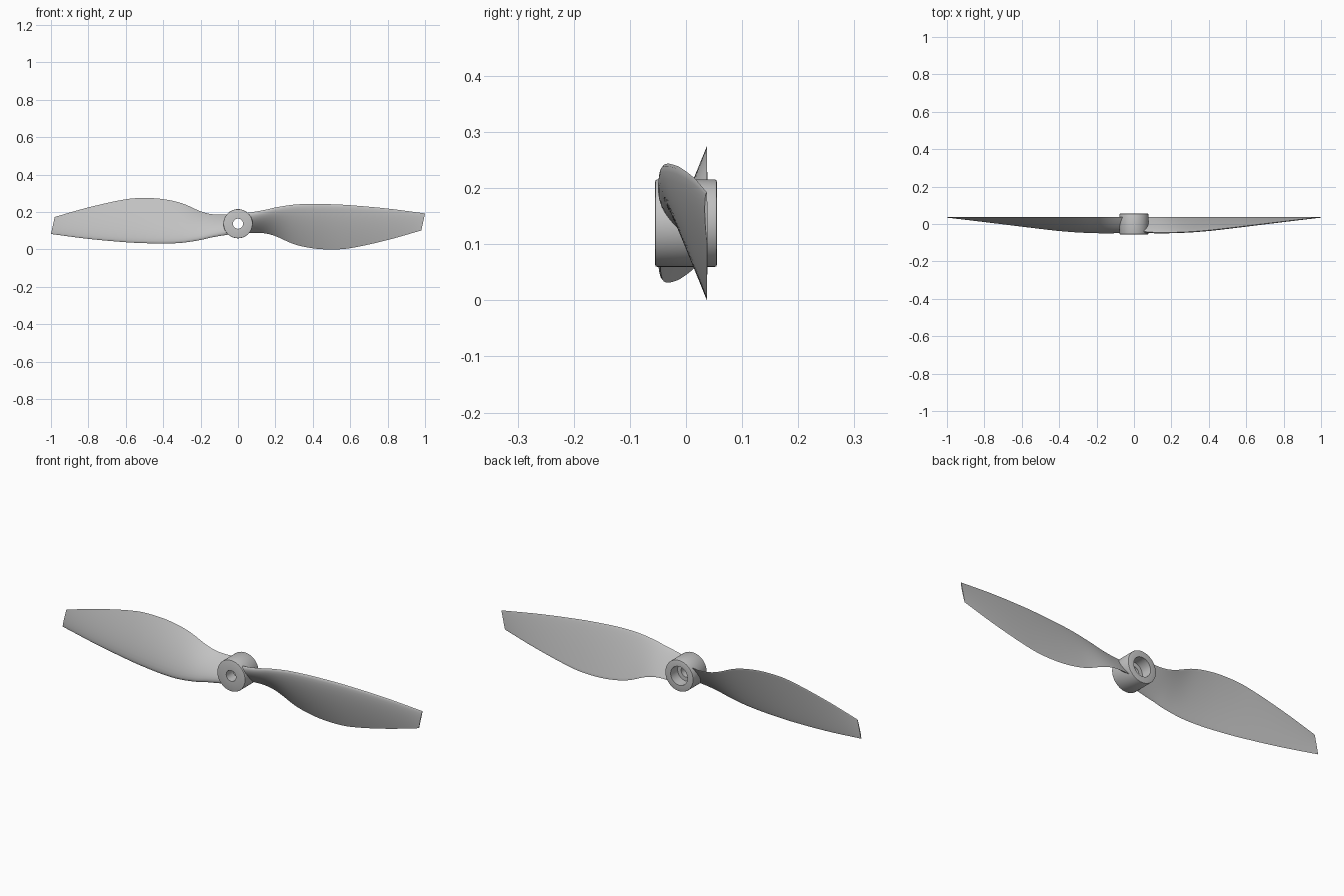
import bpy, bmesh, math
from mathutils import Vector

if "Cube" in bpy.data.objects:
    bpy.data.objects.remove(bpy.data.objects["Cube"])

AXIS_Z = 0.1375
grey = bpy.data.materials.new("light grey")
grey.use_nodes = True
colour = (0.55, 0.55, 0.55, 1)
grey.diffuse_color = colour
grey.node_tree.nodes["Principled BSDF"].inputs["Base Color"].default_value = colour


def finish(name, bm, angle):
    bmesh.ops.recalc_face_normals(bm, faces=bm.faces)
    mesh = bpy.data.meshes.new(name)
    bm.to_mesh(mesh)
    bm.free()
    mesh.materials.append(grey)
    obj = bpy.data.objects.new(name, mesh)
    bpy.context.collection.objects.link(obj)
    obj.location.z = AXIS_Z
    bpy.ops.object.select_all(action="DESELECT")
    obj.select_set(True)
    bpy.context.view_layer.objects.active = obj
    bpy.ops.object.shade_smooth_by_angle(angle=math.radians(angle))
    return obj


def bridge(bm, rings):
    for a, b in zip(rings, rings[1:]):
        for i in range(len(a)):
            j = (i + 1) % len(a)
            bm.faces.new((a[i], a[j], b[j], b[i]))


def sample(stations, x):
    """Smooth interpolation of the blade stations at span x."""
    k = 0
    while k < len(stations) - 2 and x > stations[k + 1][0]:
        k += 1
    p, q = stations[k], stations[k + 1]
    before, after = stations[max(k - 1, 0)], stations[min(k + 2, len(stations) - 1)]
    h = q[0] - p[0]
    u = (x - p[0]) / h
    out = []
    for c in range(1, len(p)):
        m0 = (q[c] - before[c]) / (q[0] - before[0]) * h
        m1 = (after[c] - p[c]) / (after[0] - p[0]) * h
        a, b = p[c], q[c]
        out.append(a + u * m0 + u * u * (3 * (b - a) - 2 * m0 - m1)
                   + u ** 3 * (2 * (a - b) + m0 + m1))
    return out


# Hub: turned profile of (radius, y), with a counterbore at the back
def hub():
    profile = [(0.027, -0.055), (0.074, -0.055), (0.077, -0.054), (0.078, -0.051),
               (0.078, 0.051), (0.077, 0.054), (0.074, 0.055), (0.047, 0.055),
               (0.047, 0.0), (0.027, 0.0)]
    bm = bmesh.new()
    sides = 48
    rings = []
    for r, y in profile + profile[:1]:
        if len(rings) == len(profile):
            rings.append(rings[0])
            break
        turn = [2 * math.pi * i / sides for i in range(sides)]
        rings.append([bm.verts.new((r * math.cos(t), y, r * math.sin(t))) for t in turn])
    bridge(bm, rings)
    return finish("hub", bm, 50)


# Blade: span x, leading edge z, trailing edge z, leading edge y, thickness
STATIONS = [
    (0.05, 0.058, -0.050, -0.040, 0.030),
    (0.10, 0.066, -0.048, -0.044, 0.028),
    (0.15, 0.075, -0.052, -0.045, 0.025),
    (0.20, 0.087, -0.066, -0.045, 0.023),
    (0.30, 0.102, -0.109, -0.041, 0.021),
    (0.40, 0.106, -0.131, -0.033, 0.020),
    (0.50, 0.104, -0.1375, -0.022, 0.018),
    (0.60, 0.099, -0.131, -0.010, 0.016),
    (0.80, 0.081, -0.089, 0.014, 0.011),
    (1.00, 0.055, -0.036, 0.037, 0.005),
]
TRAILING_Y = 0.038


def blade(name, turn):
    bm = bmesh.new()
    rings = []
    spans, steps = 56, 14
    for s in range(spans + 1):
        x = 0.05 + 0.95 * s / spans
        lead_z, trail_z, lead_y, thick = sample(STATIONS, x)
        lead = Vector((x, lead_y, lead_z))
        chord = Vector((x, TRAILING_Y, trail_z)) - lead
        chord.x = -0.02 * x ** 4          # slanted tip
        normal = Vector((0, chord.z, -chord.y)).normalized()
        ring = []
        # over the cambered front, then back along the flatter rear
        for i in range(2 * steps):
            front = i <= steps
            t = (1 - math.cos(math.pi * i / steps)) / 2
            shape = 2.6 * math.sqrt(t) * (1 - t) * thick + 0.001 * t
            ring.append(bm.verts.new(lead + chord * t
                                     + normal * shape * (0.75 if front else -0.15)))
        rings.append(ring)
    bridge(bm, rings)
    bm.faces.new(rings[0])
    bm.faces.new(rings[-1])
    obj = finish(name, bm, 50)
    obj.rotation_euler.y = turn
    return obj


hub()
blade("left_blade", 0)
blade("right_blade", math.pi)
